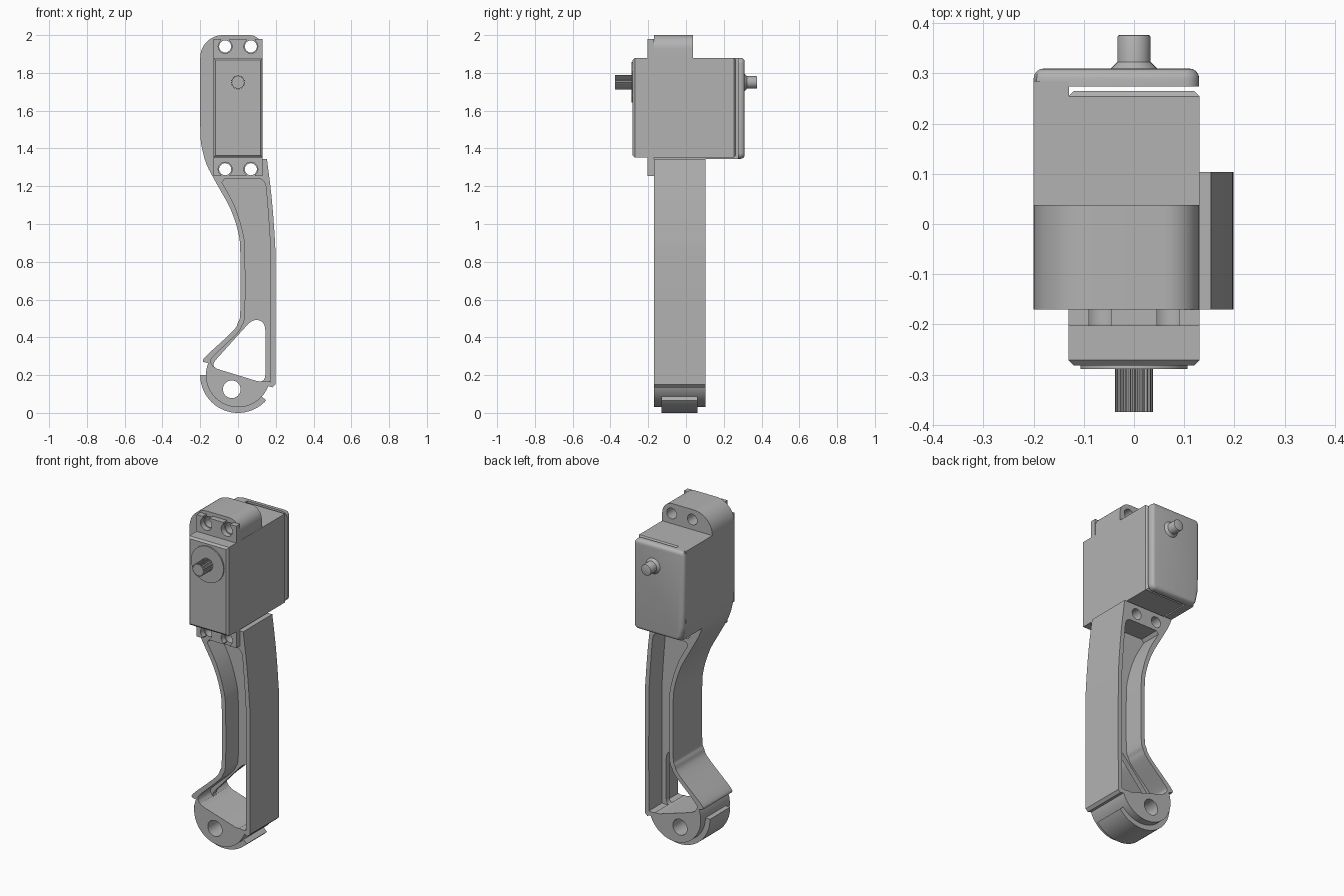
import bpy, bmesh, math
from mathutils import Vector

cube = bpy.data.objects.get("Cube")
if cube:
    bpy.data.objects.remove(cube, do_unlink=True)

grey = bpy.data.materials.new("mid_grey")
grey.use_nodes = True
grey.diffuse_color = (0.45, 0.45, 0.45, 1)
grey.node_tree.nodes["Principled BSDF"].inputs["Base Color"].default_value = (0.45, 0.45, 0.45, 1)


def arc(cx, cz, r, a0, a1, n=12):
    """Points on an arc in the xz plane, angles in degrees."""
    steps = [math.radians(a0 + (a1 - a0) * i / n) for i in range(n + 1)]
    return [(cx + r * math.cos(a), cz + r * math.sin(a)) for a in steps]


def circle(cx, cz, r, n=32):
    return arc(cx, cz, r, 0, 360, n)[:-1]


def spline(pts, n=5):
    """Smooth curve through the given points."""
    p = [Vector(q) for q in [pts[0], *pts, pts[-1]]]
    out = []
    for a, b, c, d in zip(p, p[1:], p[2:], p[3:]):
        for i in range(n):
            t = i / n
            out.append(tuple(0.5 * (2 * b + (c - a) * t + (2 * a - 5 * b + 4 * c - d) * t ** 2
                                    + (3 * b - a - 3 * c + d) * t ** 3)))
    return out + [tuple(pts[-1])]


def rounded(pts, r, n=5):
    """Polygon with its corners rounded."""
    out = []
    for i, q in enumerate(pts):
        q = Vector(q)
        u, v = Vector(pts[i - 1]) - q, Vector(pts[(i + 1) % len(pts)]) - q
        a = q + u.normalized() * min(r, u.length / 2)
        b = q + v.normalized() * min(r, v.length / 2)
        for k in range(n + 1):
            t = k / n
            out.append(tuple(a * (1 - t) ** 2 + q * 2 * t * (1 - t) + b * t * t))
    return out


def rect(x0, z0, x1, z1):
    return [(x0, z0), (x1, z0), (x1, z1), (x0, z1)]


def prism(name, pts, y0, y1, bevel=0, segs=1, bevel_ends=()):
    """Profile in xz extruded along y; the rims at bevel_ends get bevelled."""
    bm = bmesh.new()
    face = bm.faces.new([bm.verts.new((x, y0, z)) for x, z in pts])
    new = bmesh.ops.extrude_face_region(bm, geom=[face])["geom"]
    for v in new:
        if isinstance(v, bmesh.types.BMVert):
            v.co.y = y1
    bmesh.ops.recalc_face_normals(bm, faces=bm.faces)
    rim = [e for e in bm.edges
           if any(all(abs(v.co.y - y) < 1e-5 for v in e.verts) for y in bevel_ends)]
    if bevel:
        bmesh.ops.bevel(bm, geom=rim, offset=bevel, segments=segs, profile=0.5, affect='EDGES')
    mesh = bpy.data.meshes.new(name)
    bm.to_mesh(mesh)
    bm.free()
    mesh.materials.append(grey)
    ob = bpy.data.objects.new(name, mesh)
    bpy.context.scene.collection.objects.link(ob)
    return ob


def cut(ob, cutters):
    """Subtract the cutters from the object and discard them."""
    for c in cutters:
        m = ob.modifiers.new("cut", 'BOOLEAN')
        m.operation, m.solver, m.object = 'DIFFERENCE', 'EXACT', c
    bpy.context.view_layer.update()
    deps = bpy.context.evaluated_depsgraph_get()
    mesh = bpy.data.meshes.new_from_object(ob.evaluated_get(deps))
    ob.modifiers.clear()
    ob.data = mesh
    for c in cutters:
        bpy.data.objects.remove(c, do_unlink=True)


SCREW_X = (-0.068, 0.068)
TOP_Z, LOW_Z, AXIS_Z = 1.94, 1.29, 1.75


def screw_holes(z, r):
    return [prism("cutter", circle(x, z, r, 24), -0.5, 0.5) for x in SCREW_X]


# Leg: curved beam ending in a round pivot
inner_edge = spline([(-0.177, 1.345), (-0.155, 1.29), (-0.1, 1.19), (-0.04, 1.08), (0, 0.96),
                     (0.012, 0.85), (0.012, 0.54), (0, 0.48), (-0.03, 0.43), (-0.17, 0.3),
                     (-0.185, 0.27)])
outer_edge = spline([(0.198, 0.15), (0.198, 0.8), (0.193, 0.95), (0.177, 1.15), (0.153, 1.345)])
pivot = arc(0, 0.2, 0.17, -202, -20, 40)
leg = prism("leg", inner_edge + pivot + [(0.183, 0.135)] + outer_edge, -0.17, 0.104)

# Pockets on both faces leave a thin web with a triangular window
pocket = (spline([(-0.085, 1.22), (-0.02, 1.1), (0.025, 0.96), (0.037, 0.85), (0.037, 0.53),
                  (0.02, 0.46), (-0.01, 0.415), (-0.13, 0.3), (-0.145, 0.27), (-0.13, 0.245)])
          + spline([(0.14, 0.165), (0.168, 0.17), (0.172, 0.21), (0.172, 0.8), (0.167, 0.95),
                    (0.152, 1.15), (0.143, 1.215), (0.12, 1.238)]) + [(-0.07, 1.238)])
window = rounded([(-0.15, 0.245), (0.145, 0.155), (0.145, 0.48), (0.08, 0.5)], 0.05)
cut(leg, [prism("cutter", pocket, -0.3, -0.05), prism("cutter", pocket, -0.02, 0.3),
          prism("cutter", window, -0.3, 0.3),
          prism("cutter", circle(-0.033, 0.125, 0.047), -0.3, 0.3)] + screw_holes(LOW_Z, 0.032))

# Raised band around the pivot
prism("pivot_band", arc(0, 0.2, 0.2, 180, 318, 36) + arc(0, 0.2, 0.16, 318, 180, 36), -0.13, 0.06)

# Upper frame: side wall, top bracket and back plate around the motor
wall_edge = spline([(-0.2, 1.52), (-0.196, 1.43), (-0.177, 1.345)])
prism("side_wall", [(-0.2, 1.88)] + wall_edge + [(-0.13, 1.345), (-0.13, 1.88)], -0.17, 0.285)
bracket = prism("top_bracket", [(-0.2, 1.88), (0.13, 1.88)] + arc(0.06, 1.93, 0.07, 0, 90)
                + arc(-0.08, 1.88, 0.12, 90, 180)[:-1], -0.17, 0.038)
cut(bracket, screw_holes(TOP_Z, 0.032))
plate = ([(-0.2, 1.86), (-0.2, 1.52), (-0.196, 1.43), (-0.183, 1.37), (-0.165, 1.345)]
         + arc(0.1, 1.375, 0.03, -90, 0, 6) + arc(0.1, 1.85, 0.03, 0, 90, 6)
         + [(-0.18, 1.88), (-0.194, 1.874)])
prism("back_plate", plate, 0.274, 0.31, 0.02, 4, (0.31,))

# Motor case and its slotted mounting flange
prism("motor_case", rect(-0.131, 1.352, 0.131, 1.88), -0.282, 0.265, 0.011, 1, (-0.282, 0.265))
flange = prism("mounting_flange", rect(-0.131, 1.255, 0.131, 1.98), -0.203, -0.17)
slots = [prism("cutter", rect(x - 0.022, z0, x + 0.022, z1), -0.5, 0.5)
         for x in SCREW_X for z0, z1 in ((TOP_Z, 2.1), (1.1, LOW_Z))]
cut(flange, slots + screw_holes(TOP_Z, 0.037) + screw_holes(LOW_Z, 0.037))

# Output boss and splined shaft
prism("output_boss", circle(0, AXIS_Z, 0.107, 48), -0.289, -0.27)
teeth = []
for i in range(24):
    for r, shift in ((0.033, -0.3), (0.038, -0.15), (0.038, 0.2), (0.033, 0.35)):
        a = math.tau * (i + shift) / 24
        teeth.append((r * math.cos(a), AXIS_Z + r * math.sin(a)))
prism("splined_shaft", teeth, -0.375, -0.28)

# Rear pivot pin with a flared base
prism("rear_pin", circle(0, AXIS_Z, 0.033), 0.3, 0.377, 0.005, 2, (0.377,))
prism("rear_pin_base", circle(0, AXIS_Z, 0.046), 0.3, 0.323, 0.013, 1, (0.323,))

# Smooth the curved walls while keeping hard edges
bpy.ops.object.select_all(action='DESELECT')
for ob in bpy.context.scene.collection.objects:
    if ob.type == 'MESH':
        ob.select_set(True)
        bpy.context.view_layer.objects.active = ob
bpy.ops.object.shade_smooth_by_angle(angle=math.radians(30))
